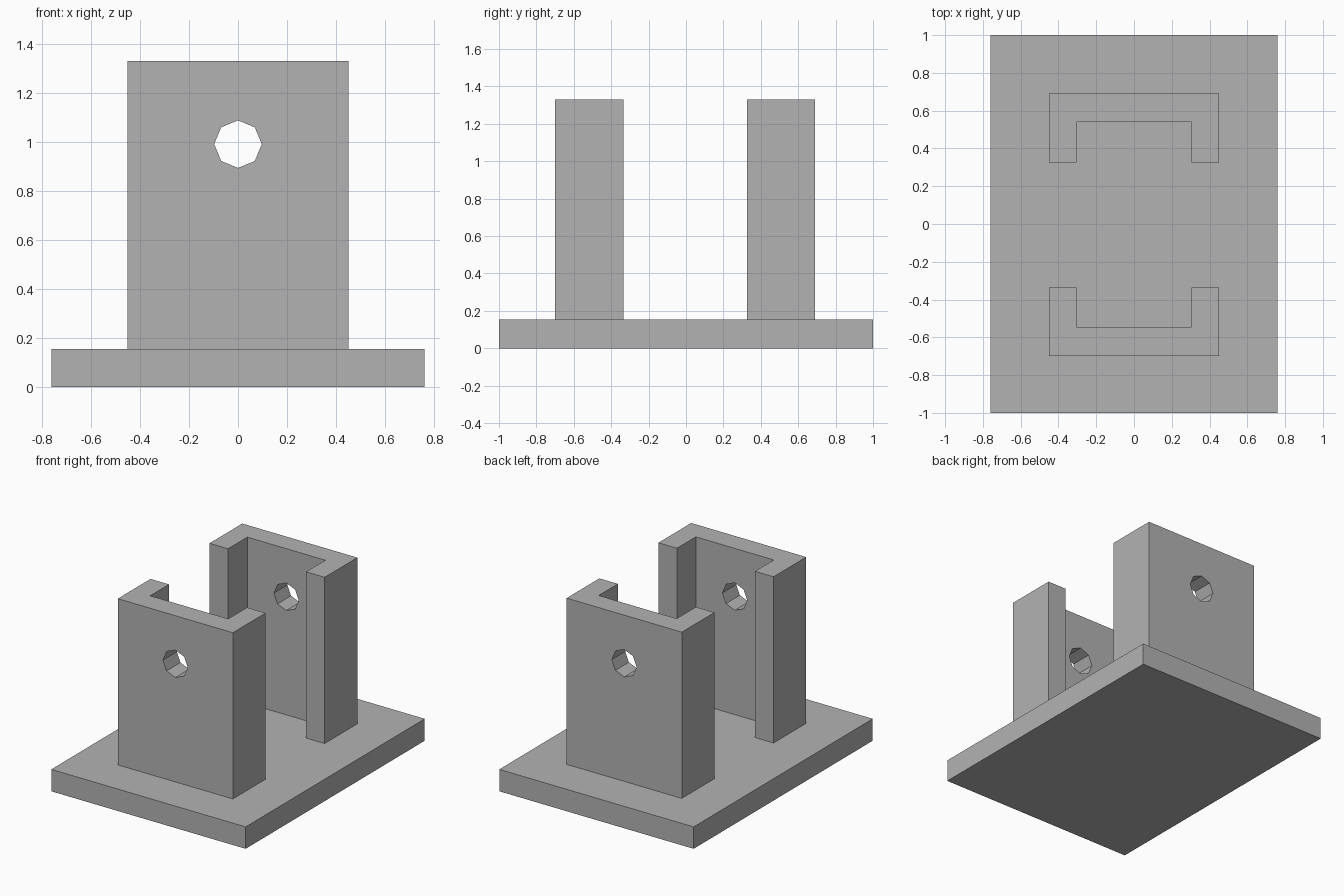
import bpy, bmesh, math
from mathutils import Matrix, Vector

cube = bpy.data.objects.get("Cube")
if cube:
    bpy.data.objects.remove(cube, do_unlink=True)

GREY = (0.45, 0.45, 0.45, 1)
grey = bpy.data.materials.new("plain grey")
grey.use_nodes = True
grey.diffuse_color = GREY
grey.node_tree.nodes["Principled BSDF"].inputs["Base Color"].default_value = GREY

BASE_TOP, POST_TOP = 0.155, 1.33
HALF_WIDTH, INNER_HALF = 0.45, 0.305
HOLE_Z, HOLE_RADIUS = 0.99, 0.097


def add_object(name, bm):
    bmesh.ops.recalc_face_normals(bm, faces=bm.faces)
    mesh = bpy.data.meshes.new(name)
    bm.to_mesh(mesh)
    bm.free()
    mesh.materials.append(grey)
    obj = bpy.data.objects.new(name, mesh)
    bpy.context.collection.objects.link(obj)
    return obj


def extrude_profile(name, points, bottom, top):
    bm = bmesh.new()
    face = bm.faces.new([bm.verts.new((x, y, bottom)) for x, y in points])
    grown = bmesh.ops.extrude_face_region(bm, geom=[face], use_keep_orig=True)
    verts = [v for v in grown["geom"] if isinstance(v, bmesh.types.BMVert)]
    bmesh.ops.translate(bm, verts=verts, vec=Vector((0, 0, top - bottom)))
    return add_object(name, bm)


# Base plate
extrude_profile("base_plate", [(-0.76, -1), (0.76, -1), (0.76, 1), (-0.76, 1)], 0, BASE_TOP)

# Octagonal drill running through both uprights, a corner pointing up
bm = bmesh.new()
bmesh.ops.create_cone(bm, cap_ends=True, segments=8, radius1=HOLE_RADIUS,
                      radius2=HOLE_RADIUS, depth=3,
                      matrix=Matrix.Translation((0, 0, HOLE_Z)) @ Matrix.Rotation(math.pi / 2, 4, "X"))
drill = add_object("hole_cutter", bm)
drill.hide_render = True
drill.hide_set(True)

# Channel-shaped uprights: outer face, inner web face and lip ends along y
for name, outer, web, lip in (("front_upright", -0.70, -0.545, -0.335),
                              ("back_upright", 0.69, 0.54, 0.325)):
    half = [(HALF_WIDTH, outer), (HALF_WIDTH, lip), (INNER_HALF, lip), (INNER_HALF, web)]
    profile = half + [(-x, y) for x, y in reversed(half)]
    upright = extrude_profile(name, profile, BASE_TOP, POST_TOP)
    cut = upright.modifiers.new("hole", "BOOLEAN")
    cut.operation = "DIFFERENCE"
    cut.solver = "EXACT"
    cut.object = drill
